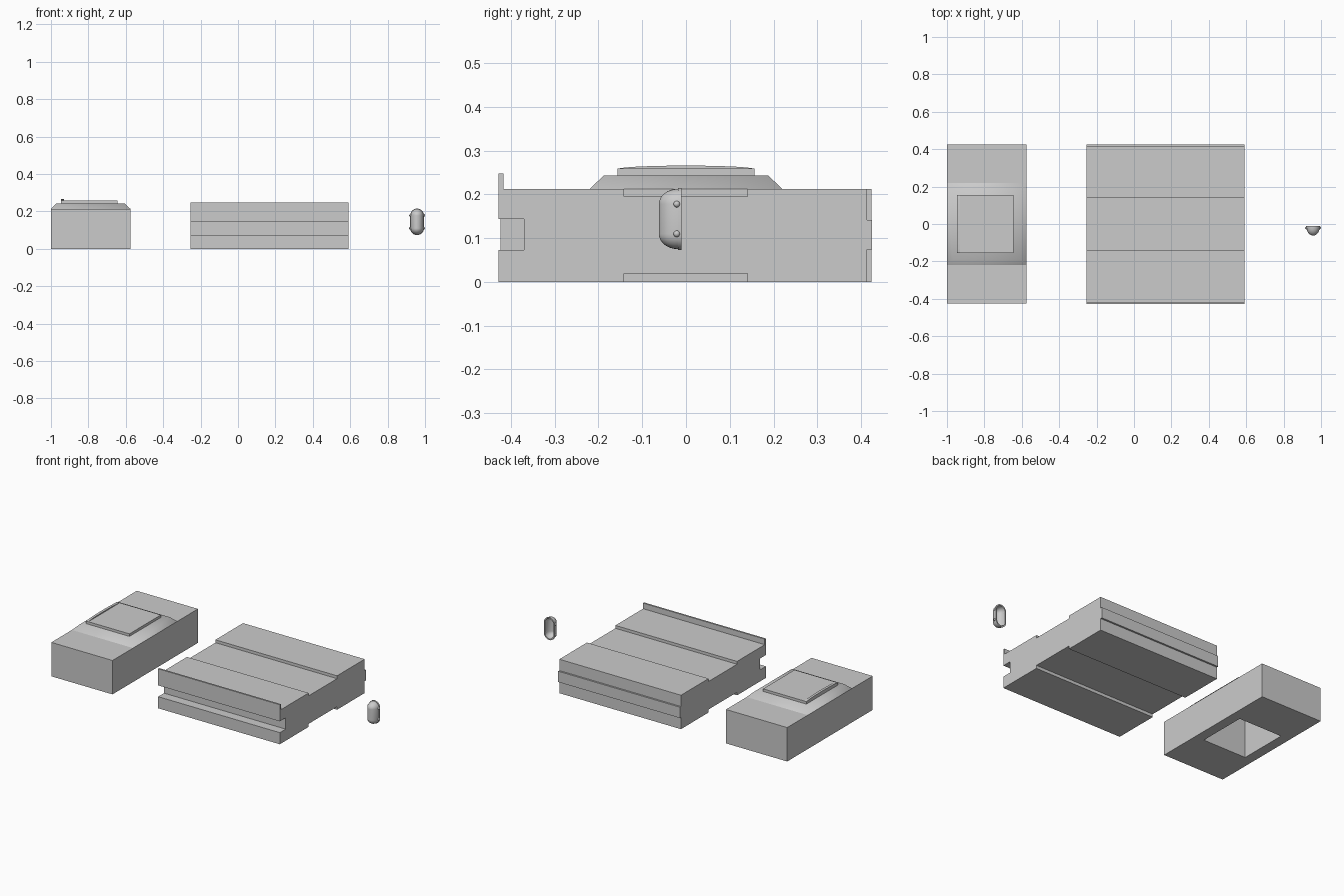
import bpy, bmesh, math

if "Cube" in bpy.data.objects:
    bpy.data.objects.remove(bpy.data.objects["Cube"])


def finish(name, bm, angle=None):
    bmesh.ops.remove_doubles(bm, verts=bm.verts, dist=1e-5)
    bmesh.ops.recalc_face_normals(bm, faces=bm.faces)
    me = bpy.data.meshes.new(name)
    bm.to_mesh(me)
    bm.free()
    ob = bpy.data.objects.new(name, me)
    bpy.context.collection.objects.link(ob)
    if angle:
        bpy.ops.object.select_all(action='DESELECT')
        ob.select_set(True)
        bpy.context.view_layer.objects.active = ob
        bpy.ops.object.shade_smooth_by_angle(angle=math.radians(angle))
    return ob


def loft(name, loops, caps=(False, False), angle=None):
    """Skin a sequence of closed loops, optionally capping the ends."""
    bm = bmesh.new()
    rings = [[bm.verts.new(p) for p in loop] for loop in loops]
    for a, b in zip(rings, rings[1:]):
        n = len(a)
        for i in range(n):
            bm.faces.new((a[i], a[(i + 1) % n], b[(i + 1) % n], b[i]))
    for ring, cap in zip((rings[0], rings[-1]), caps):
        if cap:
            bm.faces.new(ring)
    return finish(name, bm, angle)


def rect(hx, hy, z, cx=-0.7875):
    return [(cx - hx, -hy, z), (cx + hx, -hy, z), (cx + hx, hy, z), (cx - hx, hy, z)]


def extrude_x(name, profile, x0, x1):
    return loft(name, [[(x, y, z) for y, z in profile] for x in (x0, x1)], (True, True))


# End block with a square shaft open at the bottom
H = 0.213
hole = (0.15, 0.155)
loft("end_block", [rect(*hole, H), rect(*hole, 0), rect(0.2125, 0.424, 0),
                   rect(0.2125, 0.424, H), rect(*hole, H)])

# Chamfered pad on the end block, closing the shaft
loft("raised_pad", [rect(*hole, 0.236), rect(*hole, H), rect(0.2125, 0.22, H),
                    rect(0.182, 0.188, 0.243)], (True, True), 60)

# Square plate and its thin arched lip
loft("top_plate", [rect(0.15, 0.156, 0.243, -0.795), rect(0.15, 0.156, 0.259, -0.795)], (True, True))
arch = [(-0.156, 0.245), (0.156, 0.245)]
arch += [(0.156 * math.cos(math.pi * i / 12),
          0.258 + 0.008 * math.sin(math.pi * i / 12)) for i in range(13)]
extrude_x("plate_lip", arch, -0.946, -0.93)

# Main slab: front groove and lip, rear tongue, shallow channels above and below
slab = [(-0.428, 0), (-0.142, 0), (-0.142, 0.019), (0.14, 0.019), (0.14, 0), (0.414, 0),
        (0.414, 0.074), (0.425, 0.074), (0.425, 0.142), (0.414, 0.142), (0.414, H),
        (0.14, H), (0.14, 0.195), (-0.142, 0.195), (-0.142, H), (-0.417, H),
        (-0.417, 0.248), (-0.428, 0.248), (-0.428, 0.144), (-0.37, 0.144),
        (-0.37, 0.073), (-0.428, 0.073)]
extrude_x("main_slab", slab, -0.255, 0.59)

# Small hollow capsule cap, open at the back
CX, CZ, STRAIGHT = 0.9575, 0.144, 0.034


def stadium(r, y, n=12):
    pts = []
    for side in (1, -1):
        for i in range(n + 1):
            a = math.pi * i / n + (0 if side > 0 else math.pi)
            pts.append((CX + r * math.cos(a), y, CZ + side * STRAIGHT + r * math.sin(a)))
    return pts


def dome(r, depth, y):
    steps = [math.pi / 2 * i / 8 for i in range(9)]
    return [stadium(max(r * math.cos(a), 0.0005), y - depth * math.sin(a)) for a in steps]


outer = dome(0.035, 0.044, -0.018)
inner = dome(0.029, 0.037, -0.018)
loft("capsule_cap", inner[::-1] + [stadium(0.029, -0.01), stadium(0.037, -0.01),
                                   stadium(0.037, -0.018)] + outer, (True, True), 40)

# Small side nubs on the cap
for sx in (-1, 1):
    for sz in (-1, 1):
        bm = bmesh.new()
        bmesh.ops.create_uvsphere(bm, u_segments=12, v_segments=8, radius=0.0075)
        bmesh.ops.translate(bm, verts=bm.verts,
                            vec=(CX + sx * 0.035, -0.021, CZ + sz * STRAIGHT))
        finish("cap_nub", bm, 40)
